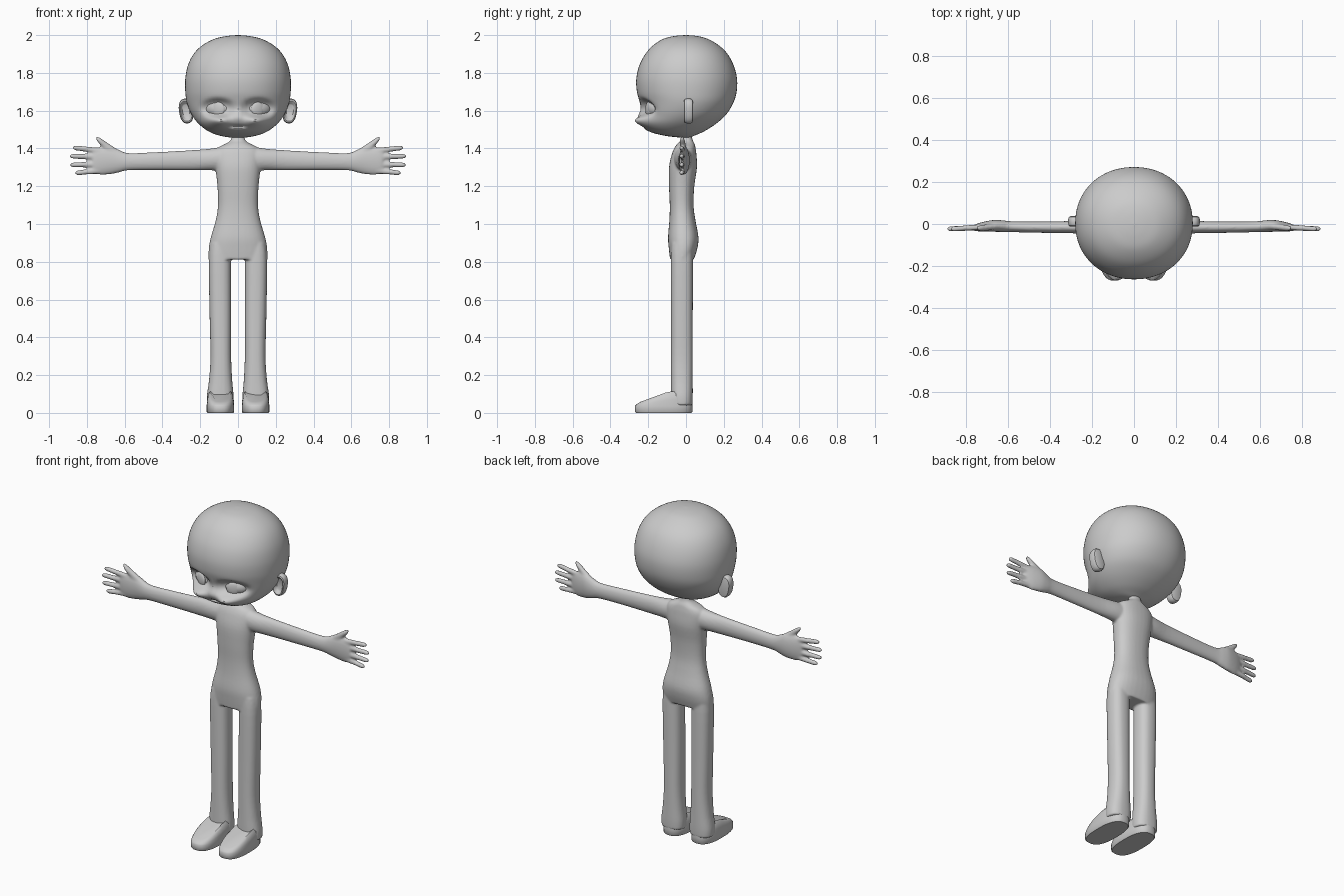
import bpy, bmesh
from math import cos, sin, pi, exp, hypot, radians
from mathutils import Matrix, Vector

MAP = {'z': lambda t, u, v: (u, v, t),
       'x': lambda t, u, v: (t, u, v),
       'y': lambda t, u, v: (u, t, v)}


def spline(rows, k):
    """Catmull-Rom through the rows, k steps per span."""
    out = []
    for i in range(len(rows) - 1):
        p0, p1 = rows[max(i - 1, 0)], rows[i]
        p2, p3 = rows[i + 1], rows[min(i + 2, len(rows) - 1)]
        for j in range(k):
            t = j / k
            out.append([0.5 * (2 * b + (c - a) * t + (2 * a - 5 * b + 4 * c - d) * t * t
                               + (3 * b - a - 3 * c + d) * t ** 3)
                        for a, b, c, d in zip(p0, p1, p2, p3)])
    return out + [list(rows[-1])]


def loft(bm, rows, axis, n=24, p=2.0, k=1, side=1):
    """Skin superellipse rings; a row is (position, centre u, centre v, half u, half v)."""
    def se(c):
        return abs(c) ** (2 / p) * (1 if c >= 0 else -1)
    rings = []
    for t, u, v, a, b in spline(rows, k):
        ring = []
        for i in range(n):
            w = 2 * pi * i / n
            co = Vector(MAP[axis](t, u + a * se(cos(w)), v + b * se(sin(w))))
            co.x *= side
            ring.append(bm.verts.new(co))
        rings.append(ring)
    for r, s in zip(rings, rings[1:]):
        for i in range(n):
            j = (i + 1) % n
            bm.faces.new((r[i], r[j], s[j], s[i]))
    bm.faces.new(rings[0])
    bm.faces.new(rings[-1])
    return [v for r in rings for v in r]


def finish(bm, name):
    bmesh.ops.recalc_face_normals(bm, faces=bm.faces)
    me = bpy.data.meshes.new(name)
    bm.to_mesh(me)
    bm.free()
    ob = bpy.data.objects.new(name, me)
    bpy.context.collection.objects.link(ob)
    return ob


def front_back(rows):
    """(z, half width, front y, back y) -> loft rows."""
    return [(z, 0, (f + b) / 2, w, (b - f) / 2) for z, w, f, b in rows]


# Body: torso, arms, hands and legs fused into one skin
bm = bmesh.new()
loft(bm, front_back([
    (1.48, .035, -.02, .03), (1.445, .038, -.025, .035), (1.425, .065, -.045, .045),
    (1.405, .105, -.06, .05), (1.37, .125, -.075, .055), (1.30, .12, -.09, .058),
    (1.20, .109, -.09, .044), (1.10, .106, -.086, .04), (1.02, .118, -.088, .05),
    (.93, .144, -.095, .066), (.87, .155, -.091, .06), (.812, .156, -.084, .042)]),
    'z', n=32, p=2.3, k=4)
for s in (1, -1):
    # arm and palm
    loft(bm, [(.06, -.015, 1.345, .05, .07), (.14, -.015, 1.342, .044, .058),
              (.25, -.015, 1.338, .031, .053), (.45, -.015, 1.333, .027, .047),
              (.58, -.013, 1.33, .026, .046), (.63, -.01, 1.333, .028, .06),
              (.67, -.009, 1.337, .028, .073), (.72, -.013, 1.335, .023, .075),
              (.76, -.018, 1.334, .015, .068), (.775, -.018, 1.334, .006, .055)],
         'x', k=4, side=s)
    # fingers: base z, tip z, tip x
    for z0, z1, tip in ((1.389, 1.403, .876), (1.355, 1.359, .892),
                        (1.316, 1.313, .890), (1.281, 1.271, .864)):
        loft(bm, [(.735, -.016, z0, .014, .015), (.80, -.019, (z0 + z1) / 2, .0135, .0145),
                  (tip - .015, -.023, z1, .0125, .0135), (tip - .004, -.023, z1, .009, .009),
                  (tip, -.023, z1, .004, .004)], 'x', n=12, side=s)
    # thumb
    loft(bm, [(.63, -.010, 1.36, .018, .03), (.69, -.015, 1.405, .016, .025),
              (.735, -.020, 1.442, .014, .018), (.753, -.020, 1.457, .006, .007)],
         'x', n=12, k=3, side=s)
    # leg
    loft(bm, [(.90, .09, -.022, .055, .055), (.80, .096, -.022, .059, .059),
              (.50, .093, -.022, .057, .058), (.30, .091, -.022, .055, .058),
              (.18, .092, -.022, .061, .058), (.09, .094, -.022, .071, .058),
              (.04, .094, -.022, .07, .056)], 'z', p=2.4, k=4, side=s)
body = finish(bm, "body")
m = body.modifiers.new("fuse", 'REMESH')
m.mode, m.voxel_size, m.use_smooth_shade = 'VOXEL', .0065, True
m = body.modifiers.new("soften", 'SMOOTH')
m.factor, m.iterations = .5, 5

# Feet: flat sole edge, upper sloping down to the toe
for s, side in ((1, "left"), (-1, "right")):
    bm = bmesh.new()
    vs = loft(bm, [(0, .093, -.118, .069, .147), (.006, .093, -.118, .073, .152),
                   (.036, .093, -.118, .073, .152), (.07, .093, -.116, .071, .149),
                   (.10, .093, -.112, .066, .143), (.114, .093, -.11, .055, .13)],
              'z', n=36, p=2.6, side=s)
    for v in vs:
        if v.co.z > .037:
            k = min(1, max(.2, .2 + .8 * (v.co.y + .26) / .17))
            v.co.z = .036 + (v.co.z - .036) * k
    finish(bm, side + "_foot")

# Head: lofted skull with sculpted sockets, cheeks, nose and mouth
bm = bmesh.new()
vs = loft(bm, front_back([
    (2.0, .004, -.004, .004), (1.995, .06, -.062, .06), (1.98, .125, -.12, .115),
    (1.945, .19, -.175, .175), (1.90, .235, -.215, .22), (1.84, .265, -.247, .252),
    (1.77, .279, -.263, .27), (1.70, .279, -.26, .268), (1.64, .27, -.244, .25),
    (1.58, .246, -.238, .213), (1.53, .208, -.233, .158), (1.49, .155, -.195, .095),
    (1.468, .098, -.115, .045), (1.458, .04, -.035, .02), (1.457, .004, -.004, .004)]),
    'z', n=80, p=2.1, k=6)
for v in vs:
    if v.co.y < -.05:
        x, z = abs(v.co.x), v.co.z
        def g(cx, cz, sx, sz, e=2):
            return exp(-hypot((x - cx) / sx, (z - cz) / sz) ** e)
        v.co.y += (.034 * g(.107, 1.612, .08, .048, 5) - .05 * g(.10, 1.548, .06, .036)
                   - .016 * g(0, 1.565, .022, .025) + .014 * g(0, 1.516, .042, .007)
                   - .006 * g(0, 1.504, .035, .008))
finish(bm, "head")

# Eyes and ears
for s, side in ((1, "left"), (-1, "right")):
    for name, loc, size in (("eyeball", (.107, -.163, 1.61), (.07, .042, .046)),
                            ("iris", (.105, -.198, 1.608), (.037, .012, .038))):
        bm = bmesh.new()
        mat = (Matrix.Translation((s * loc[0], loc[1], loc[2]))
               @ Matrix.Rotation(radians(22 * s), 4, 'Z')
               @ Matrix.Diagonal((*size, 1)))
        bmesh.ops.create_uvsphere(bm, u_segments=24, v_segments=16, radius=1, matrix=mat)
        finish(bm, f"{side}_{name}")
    bm = bmesh.new()
    ear = [(.008, .5), (.004, .6), (-.007, .72), (-.011, .82), (-.008, .94),
           (.004, 1), (.024, 1), (.034, .9), (.037, .7)]
    loft(bm, [(y, 0, 0, .037 * f, .066 * f) for y, f in ear], 'y', n=28, p=2.4)
    mat = Matrix.Translation((s * .275, 0, 1.598)) @ Matrix.Rotation(radians(9 * s), 4, 'Y')
    bm.transform(mat)
    finish(bm, side + "_ear")

# Smooth shading with crisp edges where steep
for ob in bpy.context.collection.objects:
    ob.select_set(True)
    bpy.context.view_layer.objects.active = ob
bpy.ops.object.shade_smooth_by_angle(angle=radians(40))
